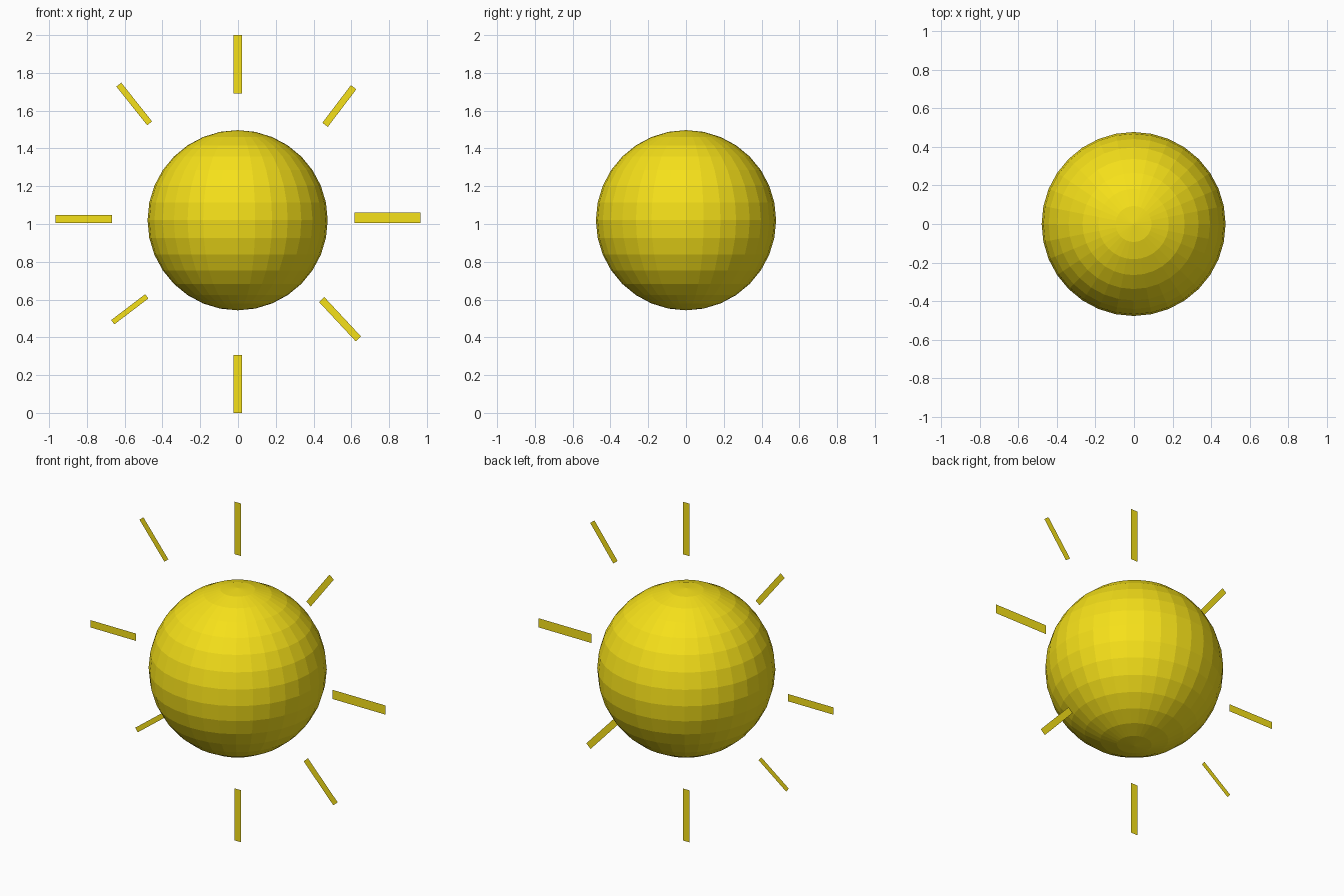
import bpy, bmesh
from mathutils import Vector

if "Cube" in bpy.data.objects:
    bpy.data.objects.remove(bpy.data.objects["Cube"])

yellow = bpy.data.materials.new("sun_yellow")
yellow.diffuse_color = (0.92, 0.75, 0.01, 1)
yellow.use_nodes = True
yellow.node_tree.nodes["Principled BSDF"].inputs["Base Color"].default_value = yellow.diffuse_color


def add_object(name, bm):
    mesh = bpy.data.meshes.new(name)
    bm.to_mesh(mesh)
    bm.free()
    mesh.materials.append(yellow)
    obj = bpy.data.objects.new(name, mesh)
    bpy.context.collection.objects.link(obj)
    return obj


def add_ray(name, start, end, width):
    """Flat strip in the y = 0 plane, running from start to end (x, z)."""
    a = Vector((start[0], 0, start[1]))
    b = Vector((end[0], 0, end[1]))
    d = (b - a).normalized()
    side = Vector((-d.z, 0, d.x)) * width / 2
    bm = bmesh.new()
    face = bm.faces.new([bm.verts.new(p) for p in (a - side, b - side, b + side, a + side)])
    face.normal_update()
    if face.normal.y > 0:
        face.normal_flip()
    add_object(name, bm)


# Faceted sun ball
bm = bmesh.new()
bmesh.ops.create_uvsphere(bm, u_segments=32, v_segments=16, radius=0.477)
ball = add_object("sun_ball", bm)
ball.location = (-0.002, 0, 1.02)

# Flat rays around the ball: inner end, outer end, width
rays = {
    "ray_top": ((-0.002, 1.69), (-0.002, 2.0), 0.044),
    "ray_upper_right": ((0.461, 1.525), (0.612, 1.724), 0.036),
    "ray_right": ((0.616, 1.033), (0.965, 1.033), 0.054),
    "ray_lower_right": ((0.443, 0.600), (0.637, 0.392), 0.038),
    "ray_bottom": ((-0.002, 0.307), (-0.002, 0.0), 0.044),
    "ray_lower_left": ((-0.483, 0.617), (-0.663, 0.480), 0.028),
    "ray_left": ((-0.668, 1.027), (-0.965, 1.027), 0.043),
    "ray_upper_left": ((-0.468, 1.533), (-0.631, 1.738), 0.033),
}
for name, (start, end, width) in rays.items():
    add_ray(name, start, end, width)
